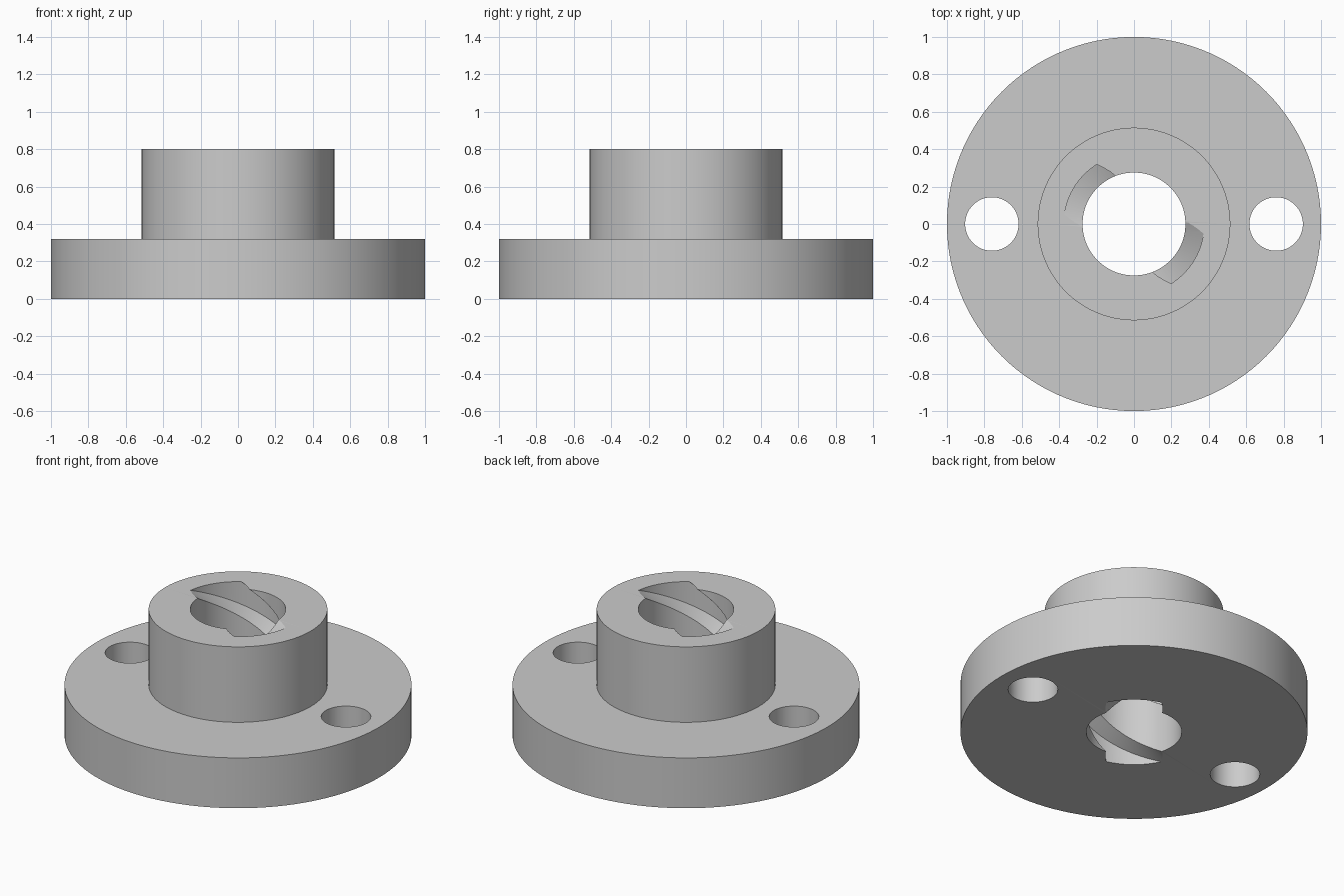
import bpy, bmesh
from math import sin, cos, pi, radians

old = bpy.data.objects.get("Cube")
if old:
    bpy.data.objects.remove(old, do_unlink=True)

SEGMENTS = 120
HEIGHT, LEAD = 0.8, 1.04
EXIT_ANGLE = radians(147)      # where the first groove leaves the top face

grey = bpy.data.materials.new("plain_grey")
grey.use_nodes = True
colour = (0.6, 0.6, 0.6, 1)
grey.diffuse_color = colour
grey.node_tree.nodes["Principled BSDF"].inputs["Base Color"].default_value = colour


def make_object(name, bm):
    bmesh.ops.recalc_face_normals(bm, faces=bm.faces)
    mesh = bpy.data.meshes.new(name)
    bm.to_mesh(mesh)
    bm.free()
    mesh.materials.append(grey)
    obj = bpy.data.objects.new(name, mesh)
    bpy.context.collection.objects.link(obj)
    return obj


def bridge(bm, a, b):
    n = len(a)
    for i in range(n):
        j = (i + 1) % n
        bm.faces.new((a[i], a[j], b[j], b[i]))


def lathe(name, profile):
    """Revolve a closed (radius, height) profile around the z axis."""
    bm = bmesh.new()
    rings = []
    for s in range(SEGMENTS):
        t = 2 * pi * s / SEGMENTS
        rings.append([bm.verts.new((r * cos(t), r * sin(t), z)) for r, z in profile])
    for s in range(SEGMENTS):
        bridge(bm, rings[s], rings[(s + 1) % SEGMENTS])
    return make_object(name, bm)


def helix_cutter(name, turn):
    """Sweep a trapezoid section along a right-handed helix."""
    bm = bmesh.new()
    section = [(0.22, -0.12), (0.375, -0.072), (0.375, 0.072), (0.22, 0.12)]
    steps, low, high = 150, -0.25, HEIGHT + 0.25
    rings = []
    for s in range(steps + 1):
        z = low + (high - low) * s / steps
        t = EXIT_ANGLE + turn + (z - HEIGHT) / LEAD * 2 * pi
        rings.append([bm.verts.new((r * cos(t), r * sin(t), z + dz)) for r, dz in section])
    for a, b in zip(rings, rings[1:]):
        bridge(bm, a, b)
    bm.faces.new(rings[0])
    bm.faces.new(rings[-1])
    return make_object(name, bm)


def hole_cutter(name, x):
    bm = bmesh.new()
    bmesh.ops.create_cone(bm, cap_ends=True, segments=64, radius1=0.143,
                          radius2=0.143, depth=1)
    bmesh.ops.translate(bm, verts=bm.verts, vec=(x, 0, 0.16))
    return make_object(name, bm)


# Flange, hub and bore as one turned body
nut = lathe("flanged_nut", [(0.275, 0), (1, 0), (1, 0.32), (0.515, 0.32),
                            (0.515, HEIGHT), (0.275, HEIGHT)])

# Two mounting holes and a two-start thread groove
cutters = [hole_cutter("left_hole_cutter", 0.76), hole_cutter("right_hole_cutter", -0.76),
           helix_cutter("first_groove_cutter", 0), helix_cutter("second_groove_cutter", pi)]

bpy.ops.object.select_all(action='DESELECT')
bpy.context.view_layer.objects.active = nut
nut.select_set(True)
for cutter in cutters:
    cutter.hide_render = True
    cut = nut.modifiers.new(cutter.name, 'BOOLEAN')
    cut.operation = 'DIFFERENCE'
    cut.solver = 'EXACT'
    cut.object = cutter
    bpy.ops.object.modifier_apply(modifier=cut.name)
for cutter in cutters:
    bpy.data.objects.remove(cutter, do_unlink=True)

bpy.ops.object.shade_smooth_by_angle(angle=radians(30))
